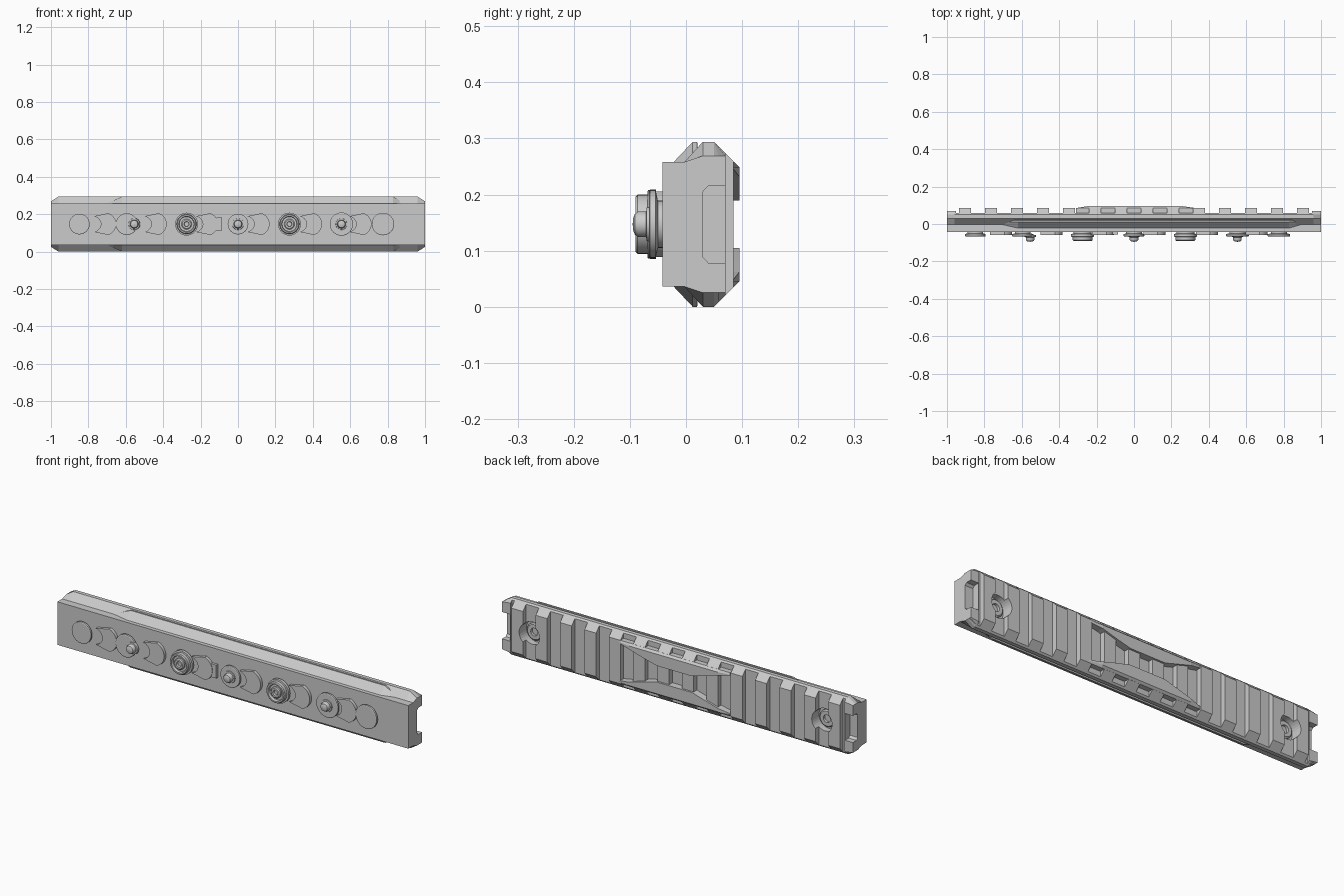
import bpy, bmesh
from math import sin, cos, pi, radians

cube = bpy.data.objects.get("Cube")
if cube:
    bpy.data.objects.remove(cube)

MID = 0.147       # height of the rail's centre line
PITCH = 0.139     # spacing of the cross slots
RIB = 0.066       # width of one rib
FACE = -0.042     # front face of the rail

grey = bpy.data.materials.new("anodised_grey")
grey.use_nodes = True
grey.diffuse_color = (0.6, 0.6, 0.6, 1)
grey.node_tree.nodes["Principled BSDF"].inputs["Base Color"].default_value = (0.6, 0.6, 0.6, 1)


def finish(bm, name, smooth=False):
    bmesh.ops.recalc_face_normals(bm, faces=bm.faces)
    mesh = bpy.data.meshes.new(name)
    bm.to_mesh(mesh)
    bm.free()
    mesh.materials.append(grey)
    obj = bpy.data.objects.new(name, mesh)
    bpy.context.collection.objects.link(obj)
    if smooth:
        bpy.ops.object.select_all(action='DESELECT')
        obj.select_set(True)
        bpy.context.view_layer.objects.active = obj
        bpy.ops.object.shade_smooth_by_angle(angle=radians(30))
    return obj


def loft(bm, sections):
    """Bridge closed (y, z) sections placed at successive x positions."""
    rings = [[bm.verts.new((x, y, z)) for y, z in pts] for x, pts in sections]
    for a, b in zip(rings, rings[1:]):
        for i in range(len(a)):
            j = (i + 1) % len(a)
            bm.faces.new((a[i], a[j], b[j], b[i]))
    bm.faces.new(rings[0])
    bm.faces.new(rings[-1])


def mirrored(half, limit=1.0):
    """Full section from a list of (y, half height) points."""
    half = [(y, min(h, limit)) for y, h in half]
    return [(y, MID + h) for y, h in half] + [(y, MID - h) for y, h in reversed(half)]


def lathe(bm, x, profile, steps=32):
    """Revolve (radius, y) points about an axis along y."""
    rings = []
    for r, y in profile:
        if r == 0:
            rings.append([bm.verts.new((x, y, MID))] * steps)
        else:
            rings.append([bm.verts.new((x + r * cos(2 * pi * i / steps), y,
                                        MID + r * sin(2 * pi * i / steps))) for i in range(steps)])
    for a, b in zip(rings, rings[1:]):
        for i in range(steps):
            j = (i + 1) % steps
            bm.faces.new(list(dict.fromkeys((a[i], a[j], b[j], b[i]))))
    for end in (rings[0], rings[-1]):
        if end[0] is not end[1]:
            bm.faces.new(end)


def box(bm, x0, x1, y0, y1, half):
    loft(bm, [(x, mirrored([(y0, half), (y1, half)])) for x in (x0, x1)])


# Rail body with chamfered ends
body_half = [(FACE, .111), (-.003, .111), (.03, .147), (.05, .147), (.058, .139)]
full, tip = mirrored(body_half), mirrored(body_half, .122)
bm = bmesh.new()
loft(bm, [(-1, tip), (-.96, full), (.96, full), (1, tip)])
body = finish(bm, "rail_body")

# Cross ribs between the slots
rib_half = [(.045, .147), (.05, .147), (.085, .112)]
bm = bmesh.new()
for k in range(-7, 7):
    centre = (k + .5) * PITCH
    loft(bm, [(centre + s * RIB / 2, mirrored(rib_half)) for s in (-1, 1)])
ribs = finish(bm, "cross_ribs")

# Low end blocks
end_half = [(.045, .147), (.05, .147), (.07, .127)]
bm = bmesh.new()
for s in (-1, 1):
    loft(bm, [(s * .952, mirrored(end_half)), (s * .96, mirrored(end_half)),
              (s, mirrored(end_half, .122))])
ends = finish(bm, "end_blocks")

# Cutters for the end notches and the round recesses
bm = bmesh.new()
for s in (-1, 1):
    loft(bm, [(x, mirrored([(.03, .058), (.04, .069), (.12, .069)])) for x in (s * .955, s * 1.05)])
notch_cutter = finish(bm, "notch_cutter")
bm = bmesh.new()
for s in (-1, 1):
    lathe(bm, s * 6 * PITCH, [(.058, .025), (.058, .12)])
hole_cutter = finish(bm, "hole_cutter")
for cutter, targets in ((notch_cutter, (body, ends)), (hole_cutter, (body, ribs))):
    for target in targets:
        mod = target.modifiers.new("cut", 'BOOLEAN')
        mod.operation = 'DIFFERENCE'
        mod.solver = 'EXACT'
        mod.object = cutter
    cutter.hide_render = True
    cutter.hide_viewport = True

# Screw heads in the recesses
bm = bmesh.new()
for s in (-1, 1):
    lathe(bm, s * 6 * PITCH, [(.044, .02), (.044, .04), (.038, .045), (.02, .045), (.02, .032), (0, .032)])
finish(bm, "recessed_screws", True)

# Raised waisted pads across the middle of the back
pad = [(-.31, .085, .098), (-.25, .095, .085), (-.17, .095, .062), (-.1, .095, .042),
       (.1, .095, .042), (.18, .095, .062), (.26, .095, .085), (.33, .085, .098)]
bm = bmesh.new()
for s in (-1, 1):
    loft(bm, [(x, [(.05, MID + s * h) for h in (inner, .112)] +
               [(.0845, MID + s * .112), (top, MID + s * .102), (top, MID + s * inner)])
              for x, top, inner in pad])
finish(bm, "centre_pads")

# Long side strips with tapered ends
strip_half = [(.022, .108), (-.022, .108), (-.022, .111), (.012, .147), (.02, .147)]
bm = bmesh.new()
for s in (-1, 1):
    loft(bm, [(x, [(max(y, low), MID + s * min(h, lim)) for y, h in strip_half])
              for x, low, lim in ((-.7, -.004, .112), (-.62, -.022, .147),
                                  (.83, -.022, .147), (.89, -.004, .112))])
finish(bm, "side_strips")

# Round nuts on the front
bm = bmesh.new()
for x, r in ((-.848, .055), (-.595, .058), (0, .055), (.553, .062), (.775, .06)):
    lathe(bm, x, [(.042, -.04), (.042, -.05), (r, -.054), (r, -.064), (r - .003, -.066), (0, -.066)])
finish(bm, "round_nuts", True)

# Domed studs
bm = bmesh.new()
for x in (-.555, 0, .553):
    lathe(bm, x, [(.032, -.06), (.03, -.07), (.023, -.071), (.023, -.084),
                  (.019, -.091), (.01, -.0945), (0, -.095)])
finish(bm, "domed_studs", True)

# Socket screws
bm = bmesh.new()
for x in (-.275, .275):
    lathe(bm, x, [(.048, -.04), (.048, -.05), (.061, -.054), (.061, -.068), (.053, -.069),
                  (.053, -.086), (.049, -.09), (.042, -.09), (.039, -.078), (.028, -.078),
                  (.028, -.086), (.023, -.09), (.014, -.09), (.012, -.08), (0, -.08)])
finish(bm, "socket_screws", True)

# Crescent lugs between the nuts
bm = bmesh.new()
for x in (-.705, -.435, -.16, .115, .395, .66):
    angles = [radians(-70 + 140 * i / 14) for i in range(15)]
    outline = [(x - .01 + .064 * cos(a), .062 * sin(a)) for a in angles]
    outline += [(x - .083 + .055 * cos(a), .045 * sin(a)) for a in reversed(angles)]
    front = bm.faces.new([bm.verts.new((px, -.058, MID + pz)) for px, pz in outline])
    back = bmesh.ops.extrude_face_region(bm, geom=[front])["geom"]
    for v in back:
        if isinstance(v, bmesh.types.BMVert):
            v.co.y = -.04
finish(bm, "crescent_lugs", True)

# Small locating block
bm = bmesh.new()
box(bm, -.115, -.085, -.056, -.04, .034)
finish(bm, "locating_block")
